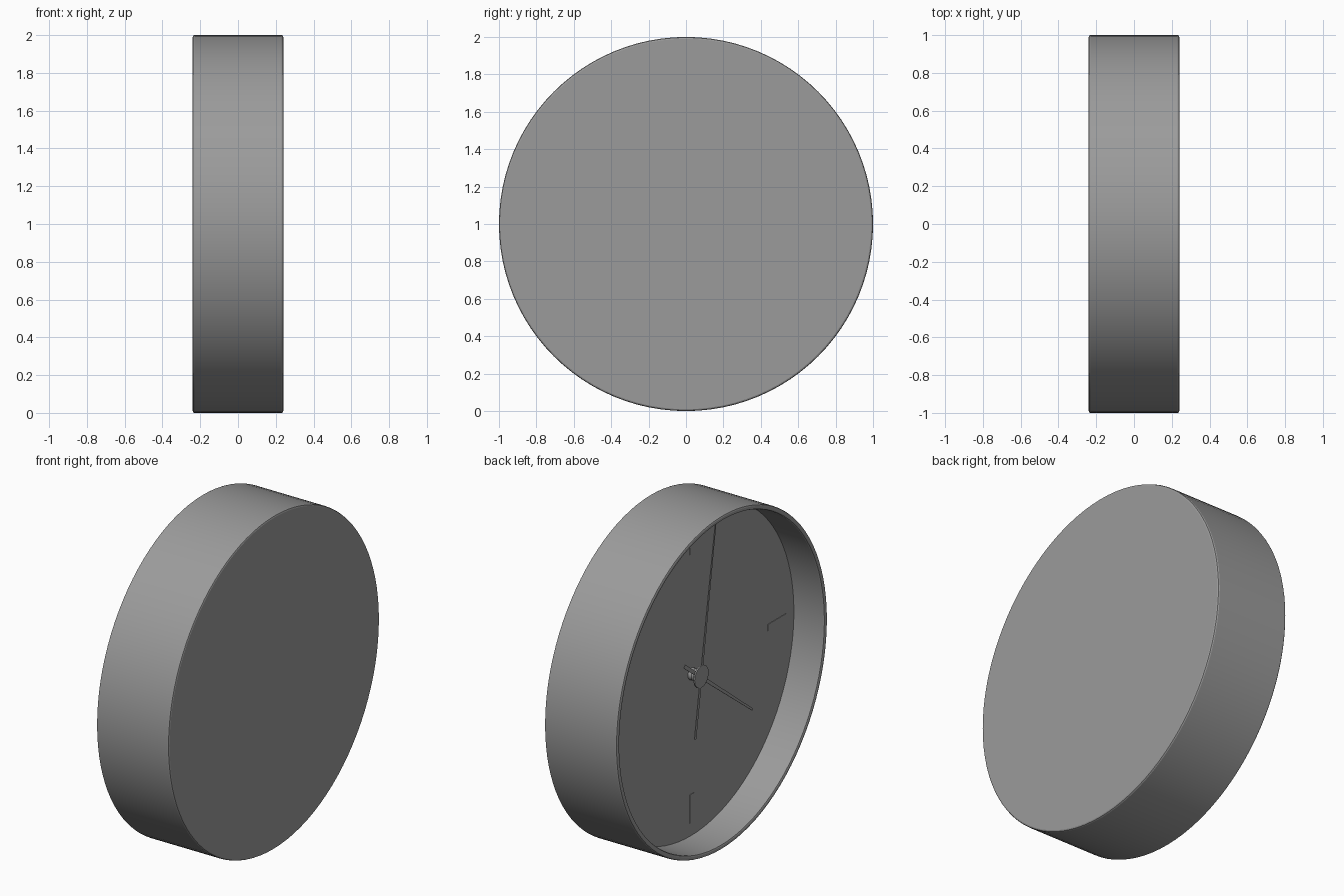
import bpy, bmesh
from math import sin, cos, pi, radians
from mathutils import Matrix

if "Cube" in bpy.data.objects:
    bpy.data.objects.remove(bpy.data.objects["Cube"])

CZ = 1.0      # height of the clock's axis
FACE = -0.037 # x position of the dial

# Dark grey finish shared by all parts
grey = bpy.data.materials.new("dark_grey")
grey.diffuse_color = (0.33, 0.33, 0.33, 1)
grey.use_nodes = True
grey.node_tree.nodes["Principled BSDF"].inputs["Base Color"].default_value = grey.diffuse_color


def finish(name, bm):
    bmesh.ops.recalc_face_normals(bm, faces=bm.faces)
    mesh = bpy.data.meshes.new(name)
    bm.to_mesh(mesh)
    bm.free()
    mesh.materials.append(grey)
    obj = bpy.data.objects.new(name, mesh)
    bpy.context.collection.objects.link(obj)
    obj.location.z = CZ
    bpy.ops.object.select_all(action='DESELECT')
    obj.select_set(True)
    bpy.context.view_layer.objects.active = obj
    bpy.ops.object.shade_smooth_by_angle(angle=radians(15))
    return obj


def lathe(name, profile, seg):
    """Revolve (x, radius) points about the x axis and cap both ends."""
    bm = bmesh.new()
    rings = [[bm.verts.new((x, r * cos(2 * pi * i / seg), r * sin(2 * pi * i / seg)))
              for i in range(seg)] for x, r in profile]
    for a, b in zip(rings, rings[1:]):
        for i in range(seg):
            j = (i + 1) % seg
            bm.faces.new((a[i], a[j], b[j], b[i]))
    bm.faces.new(rings[0])
    bm.faces.new(rings[-1])
    return finish(name, bm)


def plate(name, x0, x1, outline, clock_angle):
    """Flat plate parallel to the dial; outline is (sideways, outward)."""
    bm = bmesh.new()
    face = bm.faces.new([bm.verts.new((x0, -s, o)) for s, o in outline])
    ext = bmesh.ops.extrude_face_region(bm, geom=[face])
    verts = [v for v in ext['geom'] if isinstance(v, bmesh.types.BMVert)]
    bmesh.ops.translate(bm, verts=verts, vec=(x1 - x0, 0, 0))
    bm.transform(Matrix.Rotation(radians(clock_angle), 4, 'X'))
    return finish(name, bm)


# Round case: flat back, softened edges, open front with a thin rim
lathe("clock_case", [
    (0.24, 0.99), (0.237, 0.997), (0.23, 1.0),
    (-0.23, 1.0), (-0.237, 0.997), (-0.24, 0.99),
    (-0.24, 0.98), (-0.237, 0.973), (-0.23, 0.97), (FACE, 0.97)], 96)

# Plain bars marking the four quarter hours
for k, word in enumerate(("twelve", "three", "six", "nine")):
    plate("marker_" + word, FACE + 0.002, FACE - 0.003,
          [(-0.02, 0.72), (0.02, 0.72), (0.02, 0.89), (-0.02, 0.89)], 90 * k)

# Centre shaft and hub disc
lathe("hand_shaft", [(FACE + 0.002, 0.035), (-0.06, 0.035), (-0.07, 0.028), (-0.1, 0.028)], 32)
lathe("hub_disc", [(-0.096, 0.066), (-0.104, 0.066)], 32)

# Slim hands with counterweight tails
plate("long_hand", -0.098, -0.102,
      [(-0.009, -0.36), (0.009, -0.36), (0.009, 0), (0.005, 0.88),
       (-0.005, 0.88), (-0.009, 0)], 9)
plate("short_hand", -0.086, -0.09,
      [(-0.011, -0.18), (0.011, -0.18), (0.011, 0), (0.006, 0.64),
       (-0.006, 0.64), (-0.011, 0)], 128)
